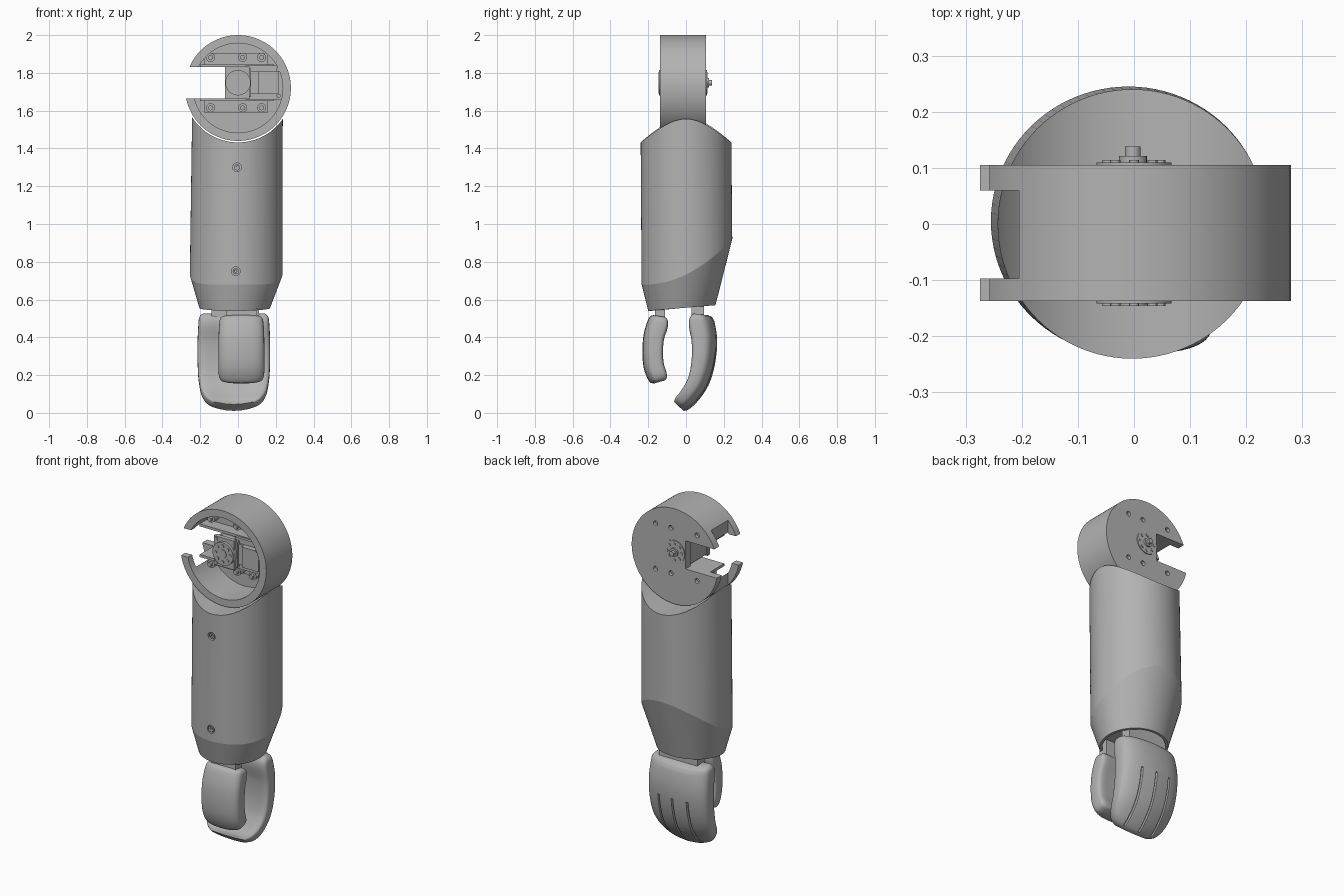
import bpy, bmesh, math
from math import cos, sin, pi, sqrt, radians
from mathutils import Matrix, Vector

cube = bpy.data.objects.get("Cube")
if cube:
    bpy.data.objects.remove(cube, do_unlink=True)

grey = bpy.data.materials.new("plain grey")
grey.use_nodes = True
grey.diffuse_color = (0.45, 0.45, 0.45, 1)
grey.node_tree.nodes["Principled BSDF"].inputs["Base Color"].default_value = (0.45, 0.45, 0.45, 1)


def finish(name, bm):
    bmesh.ops.recalc_face_normals(bm, faces=bm.faces)
    me = bpy.data.meshes.new(name)
    bm.to_mesh(me)
    bm.free()
    me.materials.append(grey)
    ob = bpy.data.objects.new(name, me)
    bpy.context.collection.objects.link(ob)
    return ob


def select(ob):
    bpy.ops.object.select_all(action='DESELECT')
    ob.select_set(True)
    bpy.context.view_layer.objects.active = ob


def smooth(ob, angle=30):
    select(ob)
    bpy.ops.object.shade_smooth_by_angle(angle=radians(angle))
    return ob


def cut(ob, cutters):
    for c in cutters:
        m = ob.modifiers.new("cut", 'BOOLEAN')
        m.operation, m.solver, m.object = 'DIFFERENCE', 'EXACT', c
        select(ob)
        bpy.ops.object.modifier_apply(modifier=m.name)
        bpy.data.objects.remove(c, do_unlink=True)


def box(name, x0, x1, y0, y1, z0, z1):
    bm = bmesh.new()
    bmesh.ops.create_cube(bm, size=1)
    bmesh.ops.scale(bm, vec=(x1 - x0, y1 - y0, z1 - z0), verts=bm.verts)
    bmesh.ops.translate(bm, vec=((x0 + x1) / 2, (y0 + y1) / 2, (z0 + z1) / 2), verts=bm.verts)
    return finish(name, bm)


def cyl(name, x, z, y0, y1, r, seg=24):
    """Cylinder along y."""
    bm = bmesh.new()
    bmesh.ops.create_cone(bm, cap_ends=True, segments=seg, radius1=r, radius2=r, depth=y1 - y0,
                          matrix=Matrix.Translation((x, (y0 + y1) / 2, z)) @ Matrix.Rotation(pi / 2, 4, 'X'))
    return smooth(finish(name, bm))


def loft(name, rings, saddle=False):
    """Skin closed rings; a saddle start is capped in strips along y."""
    bm = bmesh.new()
    vs = [[bm.verts.new(p) for p in ring] for ring in rings]
    n = len(vs[0])
    for a, b in zip(vs, vs[1:]):
        for i in range(n):
            bm.faces.new((a[i], a[(i + 1) % n], b[(i + 1) % n], b[i]))
    bm.faces.new(vs[-1])
    if saddle:
        for i in range(n // 2):
            strip = [vs[0][i], vs[0][i + 1], vs[0][n - i - 1], vs[0][(n - i) % n]]
            bm.faces.new(list(dict.fromkeys(strip)))
    else:
        bm.faces.new(vs[0])
    return finish(name, bm)


# Forearm: saddle top, curved crease, tapered cuff with a recess below
CZ = 1.72


def ring(cx, cy, rx, ry, zf, n=96):
    pts = []
    for i in range(n):
        u, v = cos(2 * pi * i / n), sin(2 * pi * i / n)
        x = cx + rx * u
        pts.append((x, cy + ry * v, zf(x, v)))
    return pts


def cuff(x, v):
    return 0.555 + 0.015 * v


forearm = loft("forearm", [
    ring(-0.003, 0, 0.24, 0.24, lambda x, v: CZ - sqrt(0.288 ** 2 - x * x)),
    ring(-0.01, 0.005, 0.245, 0.24, lambda x, v: 0.735 + 0.12 * v + 0.065 * v * v),
    ring(-0.0175, -0.022, 0.187, 0.178, cuff),
    ring(-0.0175, -0.022, 0.172, 0.163, cuff),
    ring(-0.0175, -0.022, 0.172, 0.163, lambda x, v: cuff(x, v) + 0.05)], saddle=True)
SCREWS = [(-0.005, 1.3), (-0.012, 0.75)]
cut(forearm, [cyl("cutter", x, z, -0.3, -0.22, 0.023) for x, z in SCREWS])
smooth(forearm, 10)
for x, z in SCREWS:
    head = cyl("forearm_screw", x, z, -0.235, -0.215, 0.016)
    cut(head, [cyl("cutter", x, z, -0.25, -0.228, 0.008, 6)])

# Elbow drum: hollow housing with a slot, open at the front
BOLTS = [(x, z) for x in (-0.145, 0.025, 0.125) for z in (1.615, 1.882)]
drum = cyl("elbow_drum", 0, CZ, -0.137, 0.105, 0.28, 96)
cut(drum, [cyl("cutter", 0, CZ, -0.2, 0.06, 0.237, 96),
           box("cutter", -0.4, -0.07, -0.2, 0.2, 1.665, 1.83),
           box("cutter", -0.4, -0.205, -0.097, 0.06, 1.4, 2.1)]
    + [cyl("cutter", x, z, 0.085, 0.2, 0.014, 16) for x, z in BOLTS])
smooth(drum)

# Mounting rails and their bolts
for z0, z1, lip in ((1.59, 1.665, 1.65), (1.83, 1.905, 1.83)):
    box("mounting_rail", -0.18, 0.16, 0.0, 0.065, z0, z1)
    box("rail_lip", -0.2, 0.19, -0.07, 0.065, lip, lip + 0.015)
for x, z in BOLTS:
    cyl("rail_spacer", x, z, -0.045, 0.01, 0.024)
    cyl("rail_bolt", x, z, -0.06, -0.04, 0.014, 6)

# Actuator in the middle of the drum
HZ = 1.748
box("actuator_front_plate", -0.07, 0.06, -0.125, -0.1, HZ - 0.085, HZ + 0.085)
box("actuator_gearbox", -0.065, 0.07, -0.105, 0.1, HZ - 0.075, HZ + 0.075)
box("actuator_neck", 0.06, 0.125, -0.095, 0.075, HZ - 0.06, HZ + 0.06)
box("actuator_motor", 0.105, 0.215, -0.115, 0.08, HZ - 0.06, HZ + 0.06)
box("actuator_bracket", 0.04, 0.238, -0.085, 0.07, HZ - 0.09, HZ + 0.09)
for x in (-0.055, 0.215):
    for z in (HZ - 0.07, HZ + 0.07):
        cyl("corner_bolt", x, z, -0.13, -0.08, 0.011, 12)
for name, y0, y1, ys in (("front_hub", -0.142, -0.1, -0.146), ("rear_hub", 0.09, 0.11, 0.11)):
    cyl(name, 0, HZ, y0, y1, 0.067, 48)
    for k in range(8):
        a = k * pi / 4
        cyl(name + "_bolt", 0.047 * cos(a), HZ + 0.047 * sin(a), ys, ys + 0.004, 0.009, 12)
cyl("front_hub_cap", -0.002, HZ, -0.145, -0.13, 0.026)
cyl("rear_boss", -0.002, HZ, 0.105, 0.121, 0.025)
cyl("rear_pin", -0.002, HZ, 0.115, 0.138, 0.014)


# Hand: padded shells swept along a curved path
def resample(secs, steps=4):
    p = [Vector(s) for s in secs]
    out = []
    for i in range(len(p) - 1):
        a, b, c, d = p[max(i - 1, 0)], p[i], p[i + 1], p[min(i + 2, len(p) - 1)]
        for k in range(steps):
            t = k / steps
            out.append(b + (c - a) * (t / 2) + (2 * a - 5 * b + 4 * c - d) * (t * t / 2)
                       + (3 * b - a - 3 * c + d) * (t ** 3 / 2))
    return out + [p[-1]]


def normal(path, i):
    d = path[min(i + 1, len(path) - 1)] - path[max(i - 1, 0)]
    return Vector((-d[1], d[0])).normalized()


def power(v):
    return math.copysign(abs(v) ** 0.5, v)


def pad(name, path, cx, bend, n=40):
    """Sections are (y, z, half thickness, half width); bend curls the sides."""
    rings = []
    for i, (y, z, t, w) in enumerate(path):
        nrm, pts = normal(path, i), []
        for k in range(n):
            u, v = power(cos(2 * pi * k / n)), power(sin(2 * pi * k / n))
            off = (t - abs(bend) / 2) * v + bend * (0.5 - u * u)
            pts.append((cx + w * u, y + nrm[0] * off, z + nrm[1] * off))
        rings.append(pts)
    return loft(name, rings)


finger_path = resample([
    (0.074, 0.522, 0.045, 0.165), (0.073, 0.508, 0.066, 0.182), (0.074, 0.47, 0.078, 0.188),
    (0.088, 0.38, 0.077, 0.192), (0.083, 0.27, 0.072, 0.192), (0.058, 0.17, 0.066, 0.187),
    (0.012, 0.095, 0.06, 0.172), (-0.026, 0.055, 0.054, 0.145), (-0.042, 0.038, 0.04, 0.11)])
thumb_path = resample([
    (-0.138, 0.512, 0.035, 0.095), (-0.14, 0.5, 0.053, 0.112), (-0.146, 0.465, 0.062, 0.118),
    (-0.165, 0.4, 0.061, 0.121), (-0.171, 0.32, 0.06, 0.122), (-0.165, 0.25, 0.06, 0.122),
    (-0.148, 0.2, 0.058, 0.12), (-0.139, 0.175, 0.05, 0.108), (-0.136, 0.165, 0.035, 0.085)])

fingers = pad("finger_shell", finger_path, -0.022, 0.03)
grooves = []
for x in (-0.115, -0.022, 0.071):
    track = []
    for i, (y, z, t, w) in enumerate(finger_path):
        if 0.05 < z < 0.34:
            out = t - 0.03 * ((x + 0.022) / w) ** 2
            nrm = normal(finger_path, i)
            track.append(Vector((y + nrm[0] * out, z + nrm[1] * out, 0.014, 0.006)))
    grooves.append(pad("cutter", track, x, 0, 12))
cut(fingers, grooves)
smooth(fingers, 40)
smooth(pad("thumb_shell", thumb_path, 0.018, -0.015), 40)

# Wrist links between cuff and hand
box("thumb_link", -0.06, 0.1, -0.165, -0.11, 0.48, 0.61)
box("finger_link", -0.14, 0.11, 0.03, 0.095, 0.49, 0.61)
